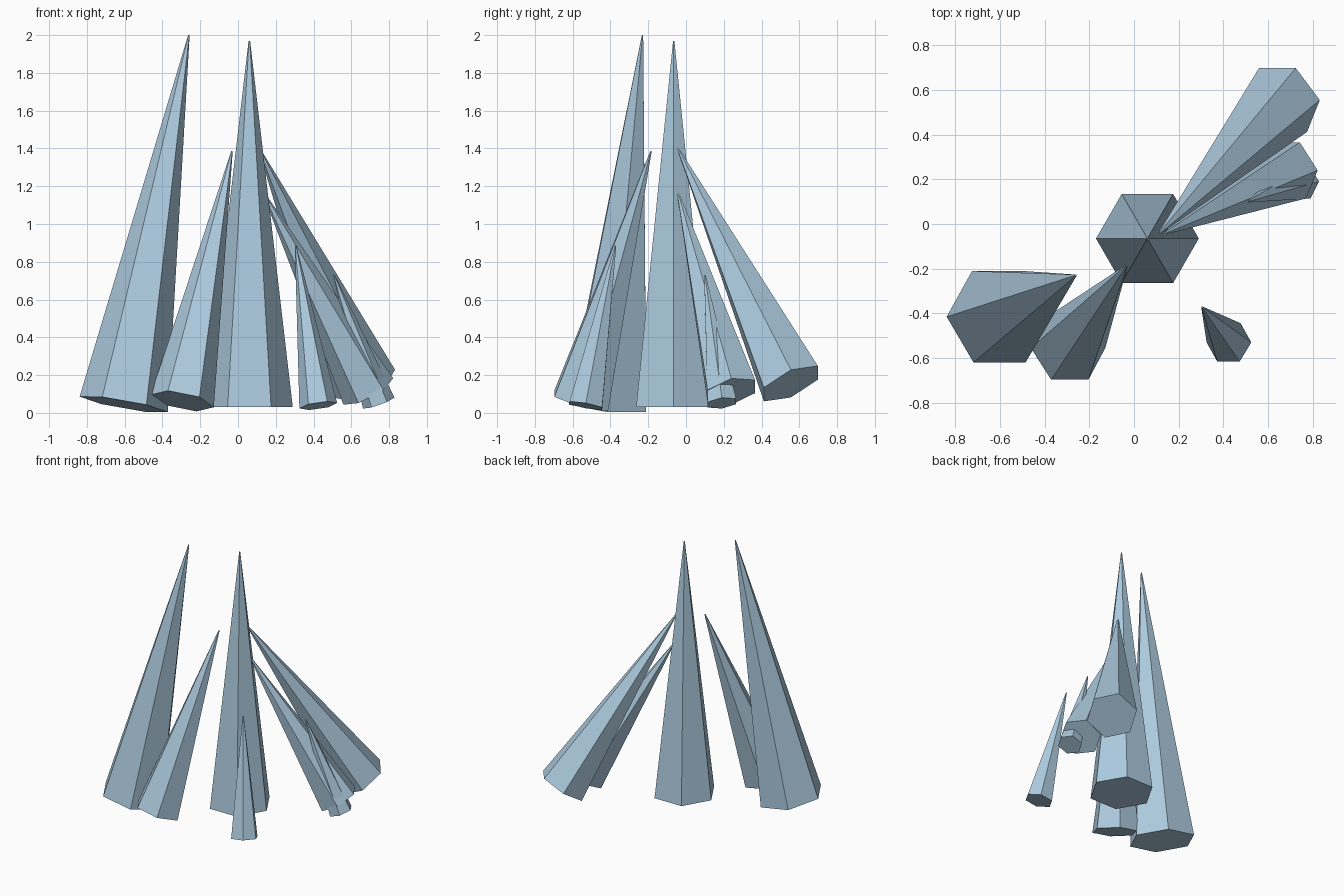
import bpy
import bmesh
from mathutils import Matrix, Vector

cube = bpy.data.objects.get("Cube")
if cube:
    bpy.data.objects.remove(cube, do_unlink=True)

ice = bpy.data.materials.new("pale_ice_blue")
ice.use_nodes = True
colour = (0.42, 0.6, 0.74, 1)
ice.diffuse_color = colour
ice.node_tree.nodes["Principled BSDF"].inputs["Base Color"].default_value = colour

SIDES = 6
TIP_RADIUS = 0.004


def spike(name, base, tip, radius):
    """Hexagonal spike from base centre to tip, one base corner kept along x."""
    base, tip = Vector(base), Vector(tip)
    axis = tip - base
    n = axis.normalized()
    u = Vector((n.z, 0, -n.x)).normalized()
    v = n.cross(u)
    # local y carries the first corner, local z the spike axis
    frame = Matrix((-v, u, n)).transposed().to_4x4()
    matrix = Matrix.Translation((base + tip) / 2) @ frame

    bm = bmesh.new()
    bmesh.ops.create_cone(bm, cap_ends=True, segments=SIDES, radius1=radius,
                          radius2=TIP_RADIUS, depth=axis.length, matrix=matrix)
    bmesh.ops.recalc_face_normals(bm, faces=bm.faces)
    mesh = bpy.data.meshes.new(name)
    bm.to_mesh(mesh)
    bm.free()
    mesh.materials.append(ice)
    obj = bpy.data.objects.new(name, mesh)
    bpy.context.collection.objects.link(obj)


# Upright central spike and its leaning neighbours
spike("centre_spike", (0.06, -0.065, 0.03), (0.06, -0.065, 1.97), 0.23)
spike("tall_right_spike", (-0.605, -0.415, 0.045), (-0.26, -0.23, 2.0), 0.237)
spike("front_right_spike", (-0.295, -0.555, 0.063), (-0.032, -0.185, 1.385), 0.17)
spike("back_left_spike", (0.667, 0.555, 0.155), (0.11, -0.045, 1.405), 0.18)
spike("left_spike", (0.69, 0.24, 0.113), (0.13, -0.045, 1.175), 0.149)

# Small spikes
spike("small_front_spike", (0.425, -0.53, 0.038), (0.305, -0.373, 0.885), 0.101)
spike("small_left_spike", (0.745, 0.19, 0.052), (0.508, 0.1, 0.73), 0.088)
